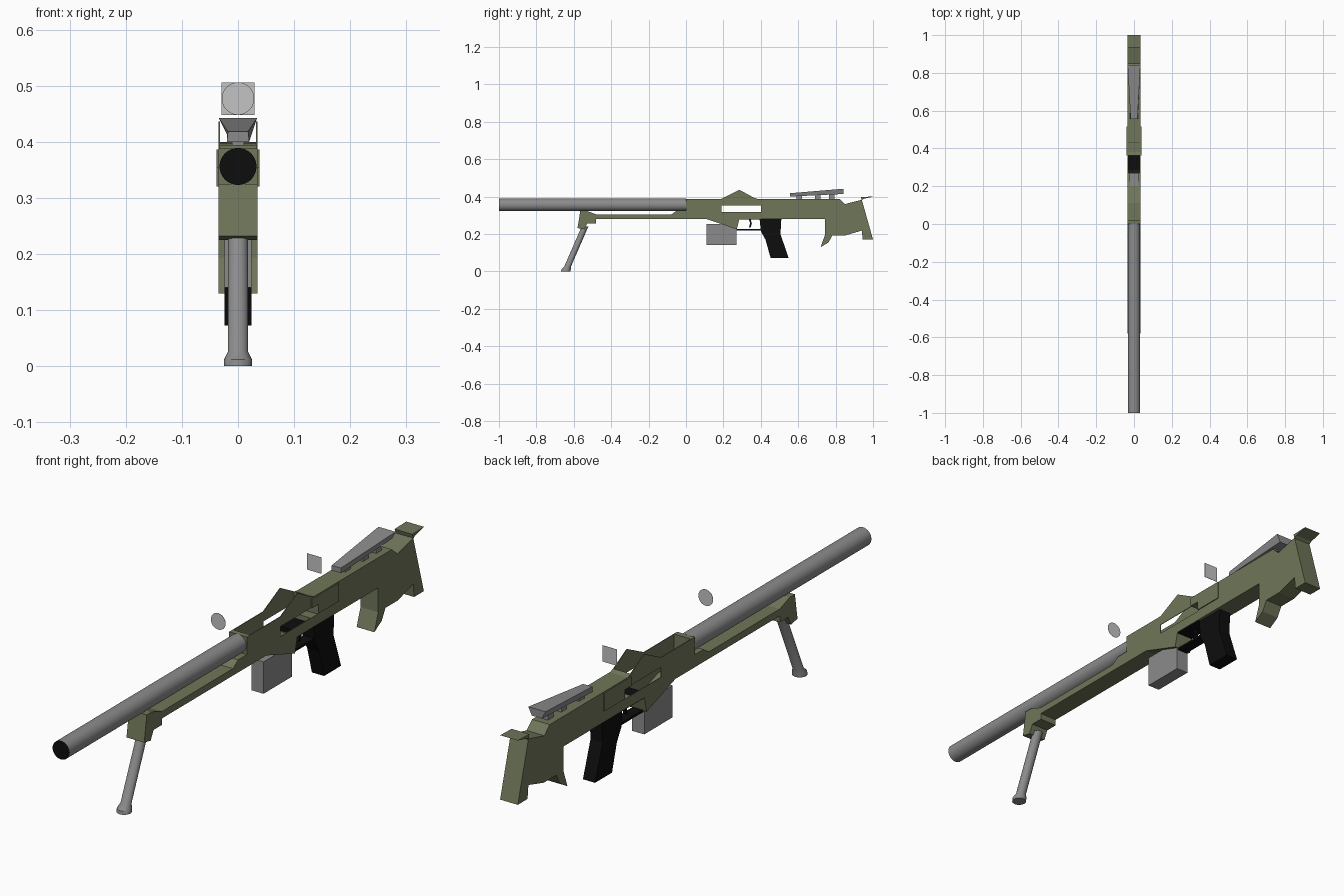
import bpy, bmesh, math
from mathutils import Vector

cube = bpy.data.objects.get("Cube")
if cube:
    bpy.data.objects.remove(cube, do_unlink=True)


def material(name, rgb):
    m = bpy.data.materials.new(name)
    m.use_nodes = True
    m.diffuse_color = (*rgb, 1)
    bsdf = next(n for n in m.node_tree.nodes if n.type == 'BSDF_PRINCIPLED')
    bsdf.inputs["Base Color"].default_value = (*rgb, 1)
    bsdf.inputs["Roughness"].default_value = 0.7
    return m


olive = material("olive green", (0.16, 0.18, 0.10))
grey = material("metal grey", (0.26, 0.26, 0.26))
black = material("black", (0.004, 0.004, 0.004))
glass = material("pale glass grey", (0.55, 0.55, 0.55))


def finish(name, bm, *mats):
    bmesh.ops.recalc_face_normals(bm, faces=bm.faces)
    me = bpy.data.meshes.new(name)
    bm.to_mesh(me)
    bm.free()
    for m in mats:
        me.materials.append(m)
    ob = bpy.data.objects.new(name, me)
    bpy.context.collection.objects.link(ob)
    return ob


def select(ob):
    bpy.ops.object.select_all(action='DESELECT')
    ob.select_set(True)
    bpy.context.view_layer.objects.active = ob


def prism(name, profile, half, mat):
    """Side profile of (y, z) points extruded across x."""
    bm = bmesh.new()
    f = bm.faces.new([bm.verts.new((-half, y, z)) for y, z in profile])
    r = bmesh.ops.extrude_face_region(bm, geom=[f])
    verts = [v for v in r["geom"] if isinstance(v, bmesh.types.BMVert)]
    bmesh.ops.translate(bm, verts=verts, vec=(2 * half, 0, 0))
    return finish(name, bm, mat)


def block(name, y0, y1, z0, z1, half, mat):
    return prism(name, [(y0, z0), (y1, z0), (y1, z1), (y0, z1)], half, mat)


def loft(name, rings, mat, sides=24):
    """Round rings of (y, z, radius), lying flat and stacked upward."""
    bm = bmesh.new()
    loops = []
    for y, z, r in rings:
        angles = [2 * math.pi * i / sides for i in range(sides)]
        loops.append([bm.verts.new((r * math.cos(a), y + r * math.sin(a), z)) for a in angles])
    for a, b in zip(loops, loops[1:]):
        for i in range(sides):
            j = (i + 1) % sides
            bm.faces.new((a[i], a[j], b[j], b[i]))
    bm.faces.new(loops[0])
    bm.faces.new(loops[-1])
    return finish(name, bm, mat)


def smooth(ob):
    select(ob)
    bpy.ops.object.shade_smooth_by_angle(angle=math.radians(35))


def cut(ob, cutter):
    mod = ob.modifiers.new("cut", 'BOOLEAN')
    mod.operation = 'DIFFERENCE'
    mod.solver = 'EXACT'
    mod.object = cutter
    select(ob)
    bpy.ops.object.modifier_apply(modifier=mod.name)


# Receiver, fore-end and stock in one outline
body = prism("receiver_and_stock", [
    (0, .388), (.19, .388), (.286, .436), (.365, .393), (.38, .388), (.82, .388),
    (.85, .36), (.94, .383), (1, .17), (.945, .17), (.94, .218), (.853, .193),
    (.783, .193), (.762, .155), (.72, .13), (.742, .193), (.742, .28), (.285, .28),
    (.272, .225), (.11, .28), (-.48, .28), (-.48, .257), (-.527, .257),
    (-.543, .225), (-.58, .232), (-.565, .325), (-.535, .325), (-.48, .305),
    (-.078, .305), (-.05, .325), (0, .325)], .035, olive)
side_plates = block("side_plates", .362, .515, .32, .386, .0385, olive)

# Open-topped cavity and the slot through both side walls
cavity = prism("cavity_cutter", [
    (.02, .5), (.02, .284), (.11, .284), (.27, .231), (.28, .284),
    (.362, .284), (.362, .5)], .0325, olive)
slot = block("slot_cutter", .19, .4, .317, .353, .1, olive)
cut(body, cavity)
cut(body, slot)
cut(side_plates, slot)
for c in (cavity, slot):
    bpy.data.objects.remove(c, do_unlink=True)

# Hook plate on top of the butt
prism("butt_hook", [(.935, .398), (1, .4), (.95, .388), (.94, .38)], .035, olive)

# Barrel with a black muzzle face
bm = bmesh.new()
bmesh.ops.create_cone(bm, cap_ends=True, segments=32, radius1=.033, radius2=.033, depth=1)
for v in bm.verts:
    x, y, z = v.co
    v.co = Vector((x, z - .5, .356 + y))
bm.normal_update()
for f in bm.faces:
    if len(f.verts) > 4 and f.calc_center_median().y < -.9:
        f.material_index = 1
smooth(finish("barrel", bm, grey, black))

# Single support leg with a flared foot
smooth(loft("support_leg", [
    (-.643, 0, .025), (-.641, .012, .025), (-.633, .026, .018), (-.54, .24, .018)], grey))

# Magazine
block("magazine", .11, .27, .14, .254, .024, grey)

# Pistol grip, trigger housing, guard and trigger
prism("grip", [
    (.393, .285), (.51, .285), (.505, .2), (.548, .073), (.452, .073),
    (.425, .17), (.4, .215)], .024, black)
block("trigger_housing", .284, .4, .277, .3, .0322, black)
block("trigger_guard", .27, .41, .219, .227, .02, black)
prism("trigger", [
    (.335, .28), (.345, .28), (.352, .258), (.346, .236), (.337, .236), (.343, .258)],
    .006, black)

# Cheek rest: widens and rises toward the back
bm = bmesh.new()
ends = []
for y, low, high, w_low, w_high in ((.555, .4, .418, .02, .018), (.842, .414, .442, .02, .034)):
    ends.append([bm.verts.new(p) for p in (
        (-w_low, y, low), (w_low, y, low), (w_high, y, high), (-w_high, y, high))])
for e in ends:
    bm.faces.new(e)
for i in range(4):
    j = (i + 1) % 4
    bm.faces.new((ends[0][i], ends[0][j], ends[1][j], ends[1][i]))
finish("cheek_rest", bm, grey)
for i, y in enumerate((.59, .69, .765)):
    block(f"cheek_rest_post_{i + 1}", y, y + .03, .38, .412, .011, grey)

# Floating sight lenses: round in front, square behind
for name, y, sides, r in (("front_lens", -.112, 32, .029), ("rear_lens", .43, 4, .029 * math.sqrt(2))):
    bm = bmesh.new()
    turn = math.pi / sides
    bm.faces.new([bm.verts.new((r * math.cos(turn + 2 * turn * i), y,
                                .477 + r * math.sin(turn + 2 * turn * i))) for i in range(sides)])
    ob = finish(name, bm, glass)
    thick = ob.modifiers.new("thickness", 'SOLIDIFY')
    thick.thickness = .001
